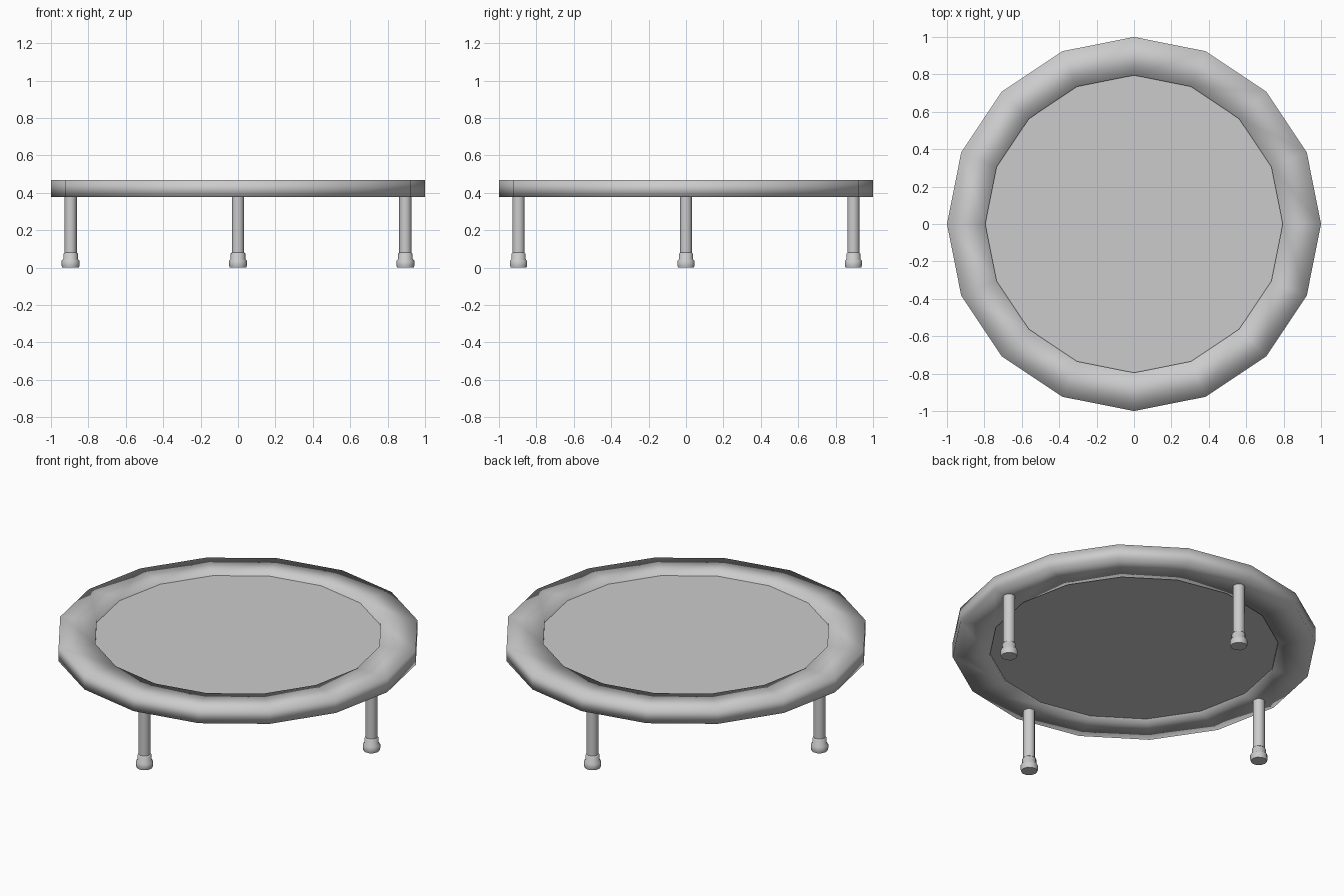
import bpy, bmesh
from math import cos, sin, pi

if "Cube" in bpy.data.objects:
    bpy.data.objects.remove(bpy.data.objects["Cube"])


def lathe(name, profile, sides, center=(0, 0), closed=False, angle=None):
    """Revolve (radius, z) points around a vertical axis."""
    bm = bmesh.new()
    rings = [[bm.verts.new((center[0] + r * cos(2 * pi * i / sides),
                            center[1] + r * sin(2 * pi * i / sides), z))
              for i in range(sides)] for r, z in profile]
    pairs = list(zip(rings, rings[1:]))
    if closed:
        pairs.append((rings[-1], rings[0]))
    for a, b in pairs:
        for i in range(sides):
            j = (i + 1) % sides
            bm.faces.new((a[i], a[j], b[j], b[i]))
    if not closed:
        bm.faces.new(rings[0][::-1])
        bm.faces.new(rings[-1])
    bmesh.ops.recalc_face_normals(bm, faces=bm.faces)
    mesh = bpy.data.meshes.new(name)
    bm.to_mesh(mesh)
    bm.free()
    ob = bpy.data.objects.new(name, mesh)
    bpy.context.collection.objects.link(ob)
    for p in mesh.polygons:
        p.use_smooth = True
    if angle is not None:
        bpy.ops.object.select_all(action='DESELECT')
        ob.select_set(True)
        bpy.context.view_layer.objects.active = ob
        bpy.ops.object.shade_smooth_by_angle(angle=angle)
    return ob


# Padded rim: rectangular section, fully smooth so it reads as soft
lathe("padded_rim", [(0.795, 0.378), (1.0, 0.378), (1.0, 0.467), (0.795, 0.467)],
      16, closed=True)

# Jumping mat: thick disc set just inside the rim's height
lathe("jumping_mat", [(0.795, 0.392), (0.795, 0.452)], 16, angle=pi / 6)

# Four legs with stepped rubber feet
foot = [(0.045, 0), (0.048, 0.012), (0.048, 0.036), (0.039, 0.046),
        (0.039, 0.074), (0.033, 0.08)]
for side, x, y in (("right", 0.895, 0), ("back", 0, 0.895),
                   ("left", -0.895, 0), ("front", 0, -0.895)):
    lathe(side + "_leg", [(0.033, 0.07), (0.033, 0.38)], 10, (x, y), angle=pi / 3)
    lathe(side + "_foot", foot, 10, (x, y), angle=pi / 3)
